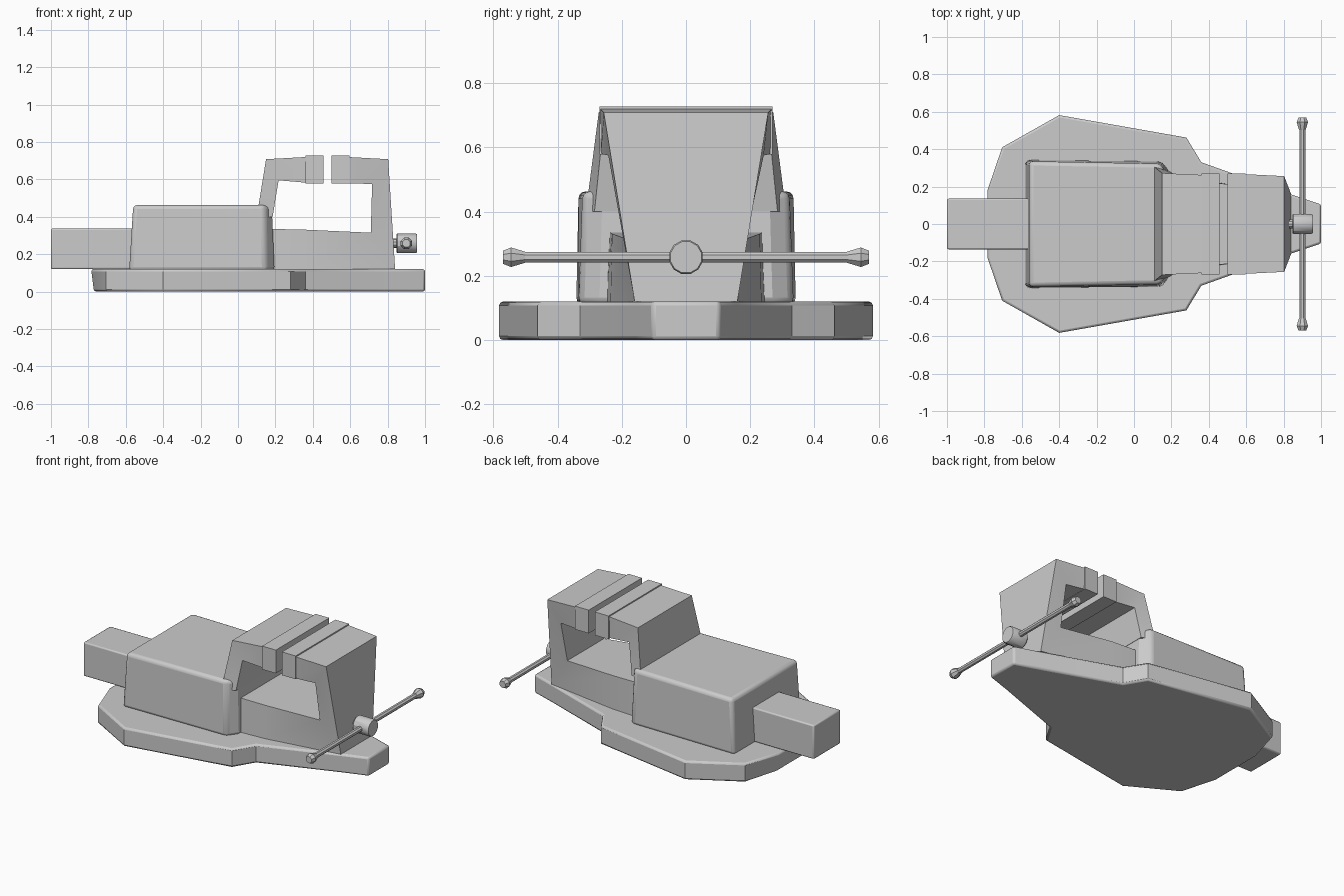
import bpy, bmesh
from math import radians, cos, sin, pi

if "Cube" in bpy.data.objects:
    bpy.data.objects.remove(bpy.data.objects["Cube"])


def make(name, verts, faces, bevel=0.0, segments=2, angle=30):
    me = bpy.data.meshes.new(name)
    me.from_pydata(verts, [], faces)
    bm = bmesh.new()
    bm.from_mesh(me)
    bmesh.ops.recalc_face_normals(bm, faces=bm.faces)
    bm.to_mesh(me)
    bm.free()
    ob = bpy.data.objects.new(name, me)
    bpy.context.collection.objects.link(ob)
    if bevel:
        m = ob.modifiers.new("bevel", 'BEVEL')
        m.width, m.segments = bevel, segments
        m.limit_method, m.angle_limit = 'ANGLE', radians(50)
    bpy.ops.object.select_all(action='DESELECT')
    ob.select_set(True)
    bpy.context.view_layer.objects.active = ob
    bpy.ops.object.shade_smooth_by_angle(angle=radians(angle))
    return ob


def loft(name, rings, **kw):
    """Join equal-length rings of points and cap both ends."""
    n = len(rings[0])
    verts = [p for r in rings for p in r]
    faces = [(k * n + i, k * n + (i + 1) % n, (k + 1) * n + (i + 1) % n, (k + 1) * n + i)
             for k in range(len(rings) - 1) for i in range(n)]
    faces += [tuple(range(n)), tuple(range(len(verts) - n, len(verts)))]
    return make(name, verts, faces, **kw)


def mirrored(half, z):
    return [(x, y, z) for x, y in half] + [(x, -y, z) for x, y in reversed(half)]


def band(name, sections, **kw):
    """Each section: outer (x, z, half width) and inner (x, z, half width)."""
    return loft(name, [[(a, -w, b), (a, w, b), (c, v, d), (c, -v, d)]
                       for a, b, w, c, d, v in sections], **kw)


def box(name, x0, x1, y, z0, z1, **kw):
    return band(name, [(x0, z1, y, x0, z0, y), (x1, z1, y, x1, z0, y)], **kw)


def turned(name, axis, centre, profile, sides):
    """Round part along x or y from (position, radius) pairs."""
    rings = []
    for t, r in profile:
        ring = []
        for i in range(sides):
            a = 2 * pi * (i + 0.5) / sides
            u, v = r * cos(a), centre[2] + r * sin(a)
            ring.append((t, centre[1] + u, v) if axis == 'x' else (centre[0] + u, t, v))
        rings.append(ring)
    return loft(name, rings)


# base plate, slightly narrower at the foot
outline = [(-0.785, 0.18), (-0.705, 0.41), (-0.40, 0.582), (0.28, 0.462),
           (0.36, 0.33), (0.84, 0.158), (1.0, 0.105)]
foot = [(-0.77, 0.178)] + outline[1:]
loft("base_plate", [mirrored(foot, 0), mirrored(outline, 0.12)], bevel=0.012)

# fixed body block
low = [(-0.582, 0.342), (0.15, 0.335), (0.195, 0.27)]
high = [(-0.56, 0.335), (0.14, 0.322), (0.18, 0.26)]
loft("fixed_body", [mirrored(low, 0.11), mirrored(high, 0.463)], bevel=0.022, segments=3)

# neck rising from the body to the fixed jaw
band("fixed_jaw_neck", [(0.10, 0.40, 0.312, 0.185, 0.40, 0.285),
                        (0.15, 0.708, 0.272, 0.217, 0.595, 0.265),
                        (0.37, 0.72, 0.262, 0.37, 0.582, 0.26)])

# moving jaw: arm, front column and slide in one band
band("moving_jaw", [(0.58, 0.72, 0.267, 0.58, 0.58, 0.265),
                    (0.803, 0.708, 0.256, 0.717, 0.575, 0.242),
                    (0.84, 0.12, 0.16, 0.71, 0.315, 0.186),
                    (0.36, 0.12, 0.235, 0.36, 0.331, 0.23),
                    (0.10, 0.12, 0.25, 0.10, 0.337, 0.24)])

# rear bar and jaw plates
box("rear_slide_bar", -1.0, -0.5, 0.135, 0.12, 0.337, bevel=0.008)
box("fixed_jaw_plate", 0.36, 0.457, 0.27, 0.578, 0.727)
box("moving_jaw_plate", 0.50, 0.597, 0.27, 0.578, 0.727)

# screw, hub and handle with knobs
c = (0.90, 0.0, 0.258)
turned("screw_shaft", 'x', c, [(0.80, 0.025), (0.86, 0.025)], 10)
turned("screw_hub", 'x', c, [(0.847, 0.05), (0.852, 0.054), (0.95, 0.054), (0.957, 0.05)], 12)
turned("handle_rod", 'y', c, [(-0.52, 0.017), (0.52, 0.017)], 8)
for s, side in ((-1, "front"), (1, "back")):
    turned("handle_knob_" + side, 'y', c,
           [(s * 0.502, 0.019), (s * 0.545, 0.033), (s * 0.57, 0.022)], 8)
